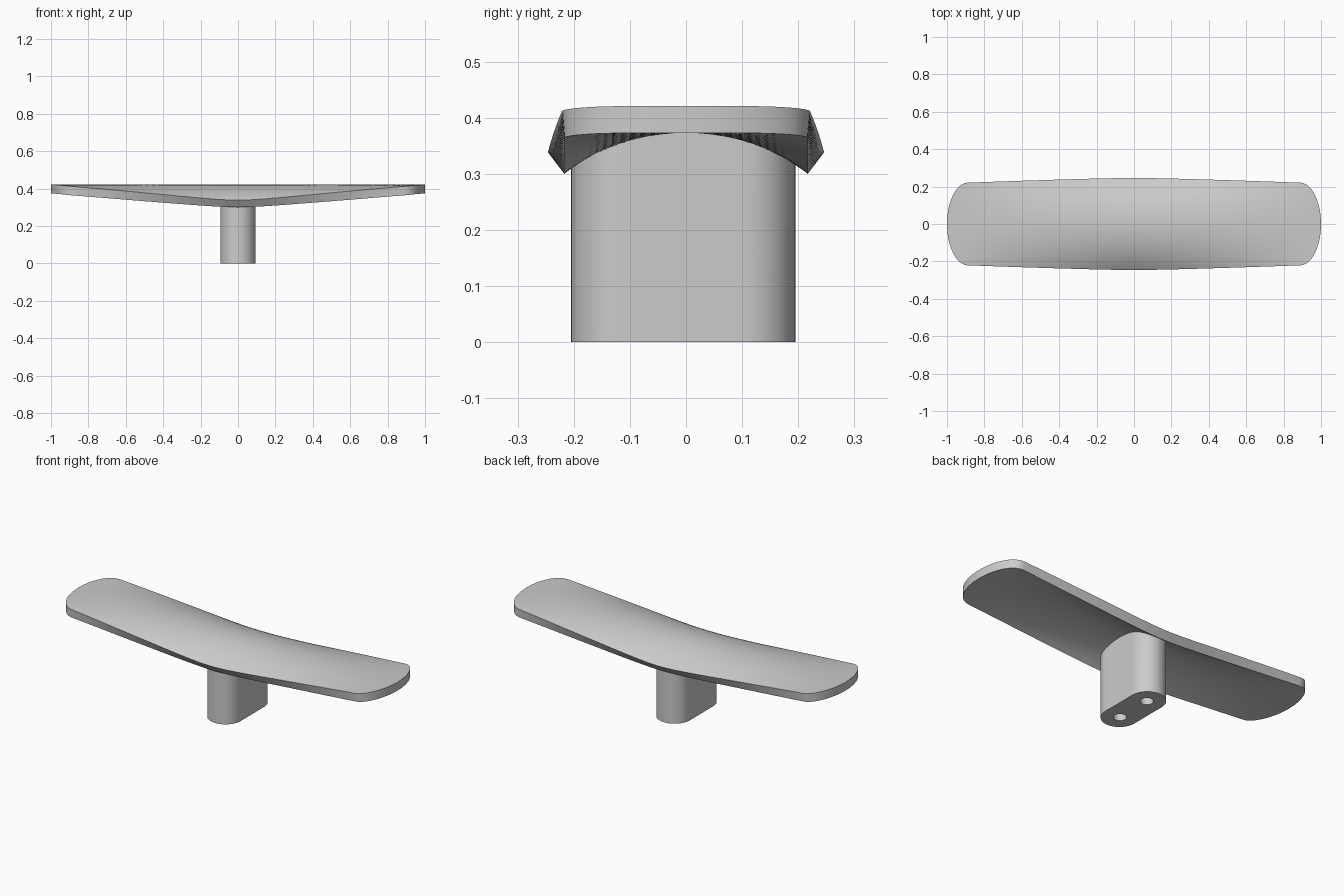
import bpy, bmesh, math

if "Cube" in bpy.data.objects:
    bpy.data.objects.remove(bpy.data.objects["Cube"])

HALF_W, THICK, CROWN, DROP = 0.217, 0.048, 0.373, 0.073

grey = bpy.data.materials.new("satin grey")
grey.diffuse_color = (0.6, 0.6, 0.6, 1)
grey.use_nodes = True
grey.node_tree.nodes["Principled BSDF"].inputs["Base Color"].default_value = grey.diffuse_color


def underside(x, y):
    """Height and sideways slope angle of the arched underside."""
    a = 0.12
    f = (math.hypot(x, a) - a) / (math.hypot(1, a) - a)
    d = max(DROP * (1 - f), 1e-5)
    r = (HALF_W ** 2 + d * d) / (2 * d)
    ang = math.asin(y / r)
    return CROWN - r * (1 - math.cos(ang)), ang


def finish(bm, name):
    bmesh.ops.recalc_face_normals(bm, faces=bm.faces[:])
    me = bpy.data.meshes.new(name)
    bm.to_mesh(me)
    bm.free()
    ob = bpy.data.objects.new(name, me)
    bpy.context.collection.objects.link(ob)
    me.materials.append(grey)
    return ob


def smooth(ob):
    bpy.ops.object.select_all(action='DESELECT')
    bpy.context.view_layer.objects.active = ob
    ob.select_set(True)
    bpy.ops.object.shade_smooth_by_angle(angle=math.radians(30))


# Grip plate: arched in the middle, flat at both rounded ends
NX, NY = 64, 32
bm = bmesh.new()
low, top = [], []
for i in range(NX + 1):
    u = 2 * i / NX - 1
    lrow, trow = [], []
    for j in range(NY + 1):
        t = math.pi * (j / NY - 0.5)
        y = HALF_W * math.sin(t)
        x = u * (0.89 + 0.11 * math.cos(t))
        z, ang = underside(x, y)
        lrow.append(bm.verts.new((x, y, z)))
        trow.append(bm.verts.new((x, y + THICK * math.sin(ang), z + THICK * math.cos(ang))))
    low.append(lrow)
    top.append(trow)
for g in (low, top):
    for i in range(NX):
        for j in range(NY):
            bm.faces.new((g[i][j], g[i + 1][j], g[i + 1][j + 1], g[i][j + 1]))
for j in (0, NY):
    for i in range(NX):
        bm.faces.new((low[i][j], low[i + 1][j], top[i + 1][j], top[i][j]))
for i in (0, NX):
    for j in range(NY):
        bm.faces.new((low[i][j], low[i][j + 1], top[i][j + 1], top[i][j]))
smooth(finish(bm, "grip_plate"))

# Stem: rounded-end post whose top follows the plate's underside
R, CY, YOFF = 0.094, 0.106, -0.005
half = [(R * math.cos(a), -CY + R * math.sin(a))
        for a in (math.pi / 2 * (k / 12 - 1) for k in range(1, 13))]
half += [(R, -CY + 2 * CY * k / 12) for k in range(1, 12)]
half += [(x, -y) for x, y in reversed(half[:12])]
tip = CY + R
outline = [(0, -tip)] + half + [(0, tip)] + [(-x, y) for x, y in reversed(half)]
bm = bmesh.new()
base = [bm.verts.new((x, y + YOFF, 0)) for x, y in outline]
cap = [bm.verts.new((x, y + YOFF, underside(x, y + YOFF)[0] + 0.012)) for x, y in outline]
n = len(outline)
bm.faces.new(base)
for i in range(n):
    k = (i + 1) % n
    bm.faces.new((base[i], base[k], cap[k], cap[i]))
m = n // 2
bm.faces.new((cap[0], cap[1], cap[n - 1]))
for i in range(1, m - 1):
    bm.faces.new((cap[i], cap[i + 1], cap[n - i - 1], cap[n - i]))
bm.faces.new((cap[m - 1], cap[m], cap[m + 1]))
stem = finish(bm, "stem")

# Two screw holes in the foot of the stem
for s in (-1, 1):
    bpy.ops.mesh.primitive_cylinder_add(vertices=32, radius=0.033, depth=0.4,
                                        location=(0, s * 0.103 + YOFF, 0))
    cutter = bpy.context.object
    cutter.name = "screw_hole_cutter"
    cutter.data.materials.append(grey)
    mod = stem.modifiers.new("screw_hole", 'BOOLEAN')
    mod.operation, mod.solver, mod.object = 'DIFFERENCE', 'EXACT', cutter
    bpy.context.view_layer.objects.active = stem
    bpy.ops.object.modifier_apply(modifier=mod.name)
    bpy.data.objects.remove(cutter)
smooth(stem)
